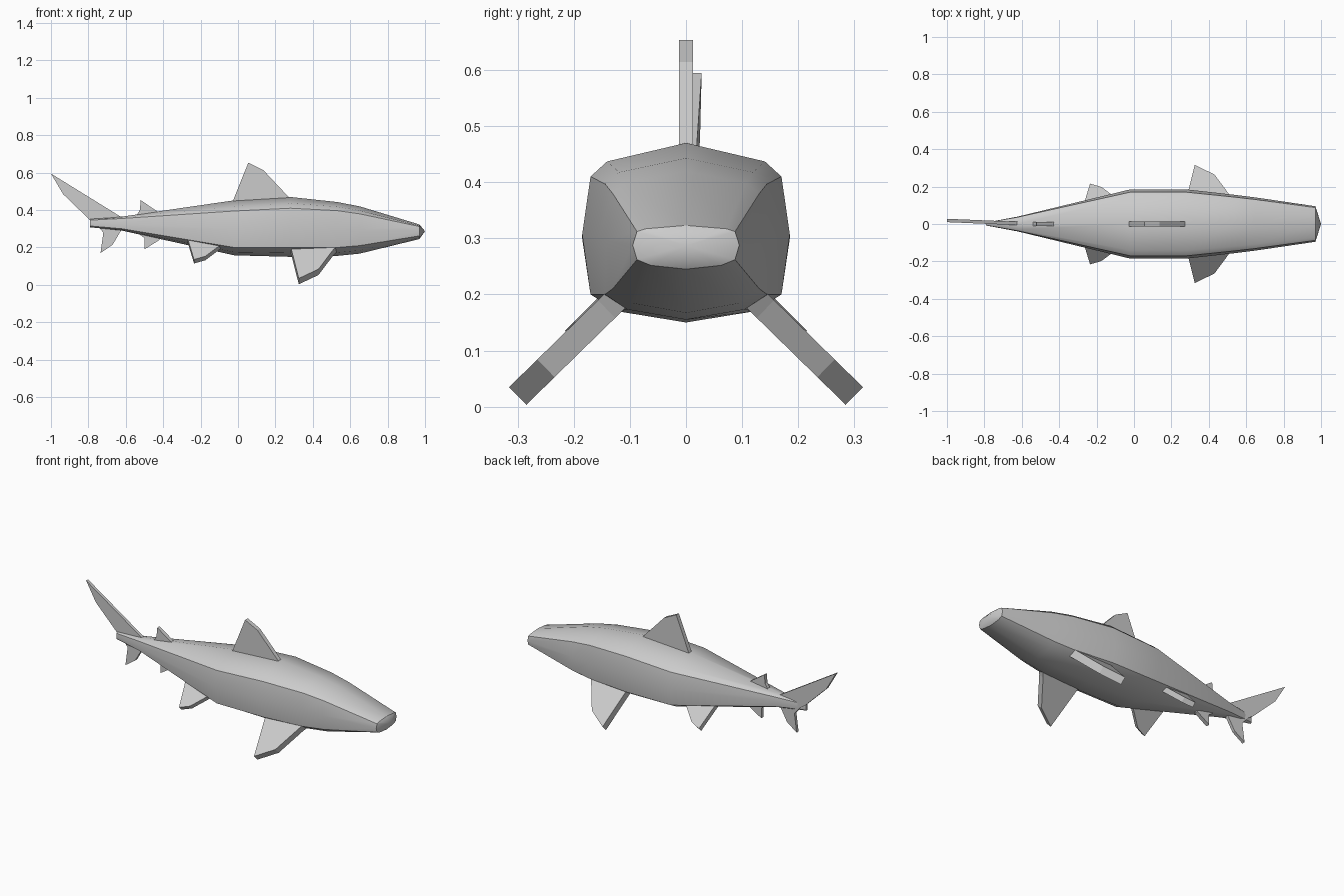
import bpy, bmesh, math
from mathutils import Vector

cube = bpy.data.objects.get("Cube")
if cube:
    bpy.data.objects.remove(cube, do_unlink=True)

grey = bpy.data.materials.new("shark grey")
grey.use_nodes = True
colour = (0.6, 0.6, 0.6, 1)
grey.diffuse_color = colour
grey.node_tree.nodes["Principled BSDF"].inputs["Base Color"].default_value = colour


def finish(bm, name, smooth=False):
    bmesh.ops.recalc_face_normals(bm, faces=bm.faces)
    mesh = bpy.data.meshes.new(name)
    bm.to_mesh(mesh)
    bm.free()
    mesh.materials.append(grey)
    obj = bpy.data.objects.new(name, mesh)
    bpy.context.collection.objects.link(obj)
    if smooth:
        bpy.ops.object.select_all(action='DESELECT')
        obj.select_set(True)
        bpy.context.view_layer.objects.active = obj
        bpy.ops.object.shade_smooth_by_angle(angle=math.radians(33))
    return obj


def section(x, w, top, upper, lower, bottom):
    """Closed cross-section, flattened above and below, with chamfered corners."""
    half = [(0.76 * w, upper + 0.45 * (top - upper)), (0.92 * w, upper),
            (w, (upper + lower) / 2 + 0.01 * w), (0.92 * w, lower),
            (0.66 * w, lower - 0.6 * (lower - bottom))]
    ring = [(0, top)] + half + [(0, bottom)] + [(-y, z) for y, z in reversed(half)]
    return [Vector((x, y, z)) for y, z in ring]


# Body: lofted from tail to snout (x, half width, top, upper edge, lower edge, bottom)
stations = [
    (-0.79, 0.008, 0.352, 0.346, 0.315, 0.308),
    (-0.62, 0.04, 0.365, 0.355, 0.30, 0.29),
    (-0.02, 0.185, 0.452, 0.395, 0.20, 0.158),
    (0.28, 0.185, 0.47, 0.41, 0.20, 0.15),
    (0.53, 0.157, 0.443, 0.397, 0.20, 0.155),
    (0.65, 0.142, 0.42, 0.38, 0.21, 0.167),
    (0.97, 0.095, 0.323, 0.312, 0.262, 0.245),
]
bm = bmesh.new()
rings = [[bm.verts.new(p) for p in section(*s)] for s in stations]
n = len(rings[0])
for a, b in zip(rings, rings[1:]):
    for i in range(n):
        j = (i + 1) % n
        bm.faces.new((a[i], a[j], b[j], b[i]))
bm.faces.new(rings[0])
nose = bm.verts.new((1.0, 0, 0.287))
for i in range(n):
    bm.faces.new((rings[-1][i], rings[-1][(i + 1) % n], nose))
finish(bm, "body", True)


def plate(name, points, normal, thickness):
    """Flat fin: an outline thickened evenly along its normal."""
    bm = bmesh.new()
    offset = Vector(normal).normalized() * thickness / 2
    sides = [[bm.verts.new(Vector(p) + offset * s) for p in points] for s in (-1, 1)]
    bm.faces.new(sides[0])
    bm.faces.new(sides[1])
    for i in range(len(points)):
        j = (i + 1) % len(points)
        bm.faces.new((sides[0][i], sides[0][j], sides[1][j], sides[1][i]))
    return finish(bm, name)


# Upright fins, outlined in x and z; the tail drifts slightly sideways
def upright(name, outline, thickness, drift=0):
    points = [(x, drift * (-0.55 - x), z) for x, z in outline]
    plate(name, points, (0, 1, 0), thickness)


upright("dorsal_fin", [(-0.035, 0.43), (0.055, 0.653), (0.135, 0.614), (0.28, 0.46)], 0.025)
upright("second_dorsal_fin", [(-0.55, 0.36), (-0.525, 0.4), (-0.52, 0.453), (-0.42, 0.385)], 0.022)
upright("anal_fin", [(-0.54, 0.28), (-0.5, 0.25), (-0.5, 0.19), (-0.42, 0.24), (-0.42, 0.27)], 0.022)
upright("upper_tail_fin", [(-1, 0.595), (-0.935, 0.485), (-0.79, 0.345), (-0.72, 0.3),
                           (-0.62, 0.36)], 0.018, 0.042)
upright("lower_tail_fin", [(-0.76, 0.325), (-0.72, 0.28), (-0.735, 0.17), (-0.67, 0.215),
                           (-0.62, 0.3), (-0.66, 0.33)], 0.018, 0.042)


# Paired fins, outlined by x and by distance from root to tip
def paired(name, root, tip, outline, thickness):
    for label, s in (("left", 1), ("right", -1)):
        # the head points along +x, so these sides are named by the model frame's y
        a, b = Vector((0, root[0] * s, root[1])), Vector((0, tip[0] * s, tip[1]))
        points = [a.lerp(b, t) + Vector((x, 0, 0)) for x, t in outline]
        plate(label + "_" + name, points, (b - a).cross(Vector((1, 0, 0))), thickness)


paired("pectoral_fin", (0.12, 0.195), (0.3, 0.019),
       [(0.28, 0), (0.325, 1), (0.43, 0.72), (0.51, 0.12), (0.53, 0)], 0.044)
paired("pelvic_fin", (0.09, 0.24), (0.205, 0.125),
       [(-0.27, 0), (-0.235, 1), (-0.175, 0.85), (-0.09, 0.3), (-0.07, 0)], 0.03)
